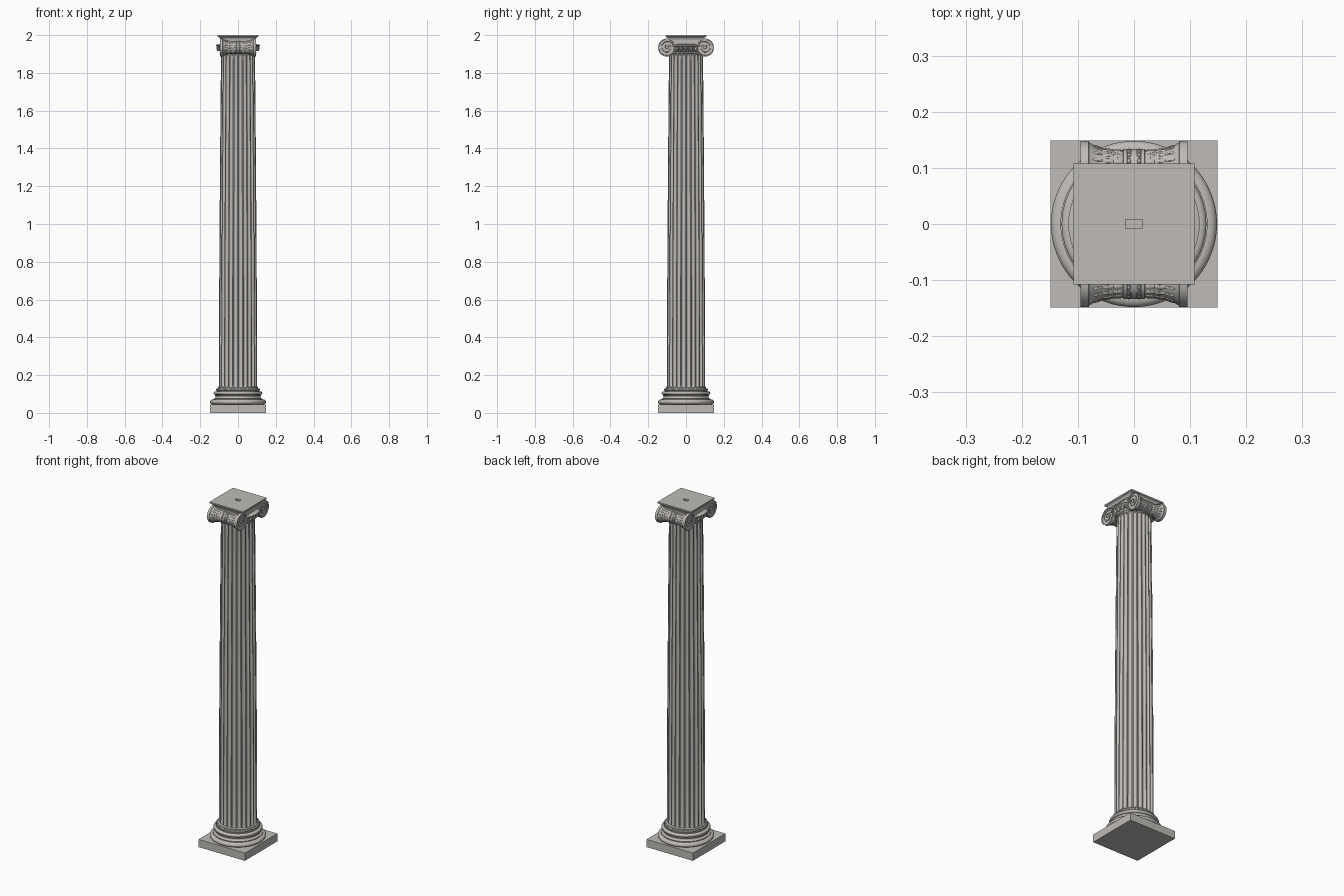
import bpy, bmesh, math
from mathutils import Matrix, Vector

if "Cube" in bpy.data.objects:
    bpy.data.objects.remove(bpy.data.objects["Cube"])

stone = bpy.data.materials.new("warm grey stone")
stone.diffuse_color = (0.52, 0.50, 0.475, 1)
stone.use_nodes = True
stone.node_tree.nodes["Principled BSDF"].inputs["Base Color"].default_value = stone.diffuse_color
TAU = 2 * math.pi


def finish(name, bm, smooth=True):
    bmesh.ops.recalc_face_normals(bm, faces=bm.faces[:])
    me = bpy.data.meshes.new(name)
    bm.to_mesh(me)
    bm.free()
    me.materials.append(stone)
    ob = bpy.data.objects.new(name, me)
    bpy.context.collection.objects.link(ob)
    if smooth:
        bpy.ops.object.select_all(action='DESELECT')
        ob.select_set(True)
        bpy.context.view_layer.objects.active = ob
        bpy.ops.object.shade_smooth_by_angle(angle=math.radians(35))
    return ob


def add_loft(bm, rings):
    """Skin closed rings of points and cap both ends."""
    vs = [[bm.verts.new(p) for p in ring] for ring in rings]
    n = len(vs[0])
    for a, b in zip(vs, vs[1:]):
        for i in range(n):
            j = (i + 1) % n
            bm.faces.new((a[i], a[j], b[j], b[i]))
    bm.faces.new(vs[0])
    bm.faces.new(vs[-1])


def square_stack(name, levels):
    bm = bmesh.new()
    add_loft(bm, [[(-x, -y, z), (x, -y, z), (x, y, z), (-x, y, z)] for x, y, z in levels])
    return finish(name, bm, False)


def lathe(name, profile, n=72):
    bm = bmesh.new()
    add_loft(bm, [[(r * math.cos(TAU * i / n), r * math.sin(TAU * i / n), z)
                   for i in range(n)] for r, z in profile])
    return finish(name, bm)


def bulge(r, z0, z1, out, n=8):
    """Half-round moulding profile; negative out makes a hollow."""
    return [(r + out * math.sin(math.pi * i / n),
             (z0 + z1) / 2 - (z1 - z0) / 2 * math.cos(math.pi * i / n)) for i in range(n + 1)]


def add_ball(bm, matrix, u=10, v=6):
    bmesh.ops.create_uvsphere(bm, u_segments=u, v_segments=v, radius=1, matrix=matrix)


def ball_ring(name, count, r, z, size, phase=0.0):
    bm = bmesh.new()
    for i in range(count):
        a = TAU * (i + phase) / count
        add_ball(bm, Matrix.Rotation(a, 4, 'Z') @ Matrix.Translation((r, 0, z))
                 @ Matrix.Diagonal((*size, 1)))
    return finish(name, bm)


# Plinth and moulded base
square_stack("plinth", [(0.149, 0.149, 0), (0.149, 0.149, 0.045)])
lathe("base_mouldings",
      [(0.13, 0.043)] + bulge(0.133, 0.045, 0.071, 0.015)
      + [(0.131, 0.071), (0.131, 0.076)] + bulge(0.127, 0.076, 0.092, -0.008)
      + [(0.122, 0.092), (0.122, 0.095)] + bulge(0.118, 0.096, 0.114, 0.011)
      + [(0.115, 0.114), (0.115, 0.119)] + bulge(0.109, 0.119, 0.130, 0.004)
      + [(0.107, 0.130), (0.107, 0.134), (0.101, 0.140)])
ball_ring("base_beads", 48, 0.111, 0.1245, (0.0055, 0.006, 0.0055))

# Fluted shaft with tapering profile and rounded flute ends
FLUTES, Z0, Z1 = 24, 0.132, 1.905
us = [-math.cos(math.pi * k / 8) for k in range(9)]
bottom = [(Z0, 1.0)] + [(Z0 + 0.016 - 0.012 * t, t) for t in (1, 0.9, 0.7, 0.4, 0)]
top = [(Z1 - 0.018 + 0.012 * t, t) for t in (0, 0.4, 0.7, 0.9, 1)] + [(Z1, 1.0)]
middle = [(Z0 + (Z1 - Z0) * k / 6, 0.0) for k in range(1, 6)]
rings = []
for z, t in bottom + middle + top:
    f = (z - Z0) / (Z1 - Z0)
    r = 0.1015 - 0.0115 * f ** 1.5
    ring = []
    for i in range(FLUTES):
        for u in us:
            a = TAU * (i + 0.5 + 0.4 * u) / FLUTES
            rr = r - 0.0095 * r / 0.1 * math.sqrt(max(0, 1 - u * u - t * t))
            ring.append((rr * math.cos(a), rr * math.sin(a), z))
    rings.append(ring)
bm = bmesh.new()
add_loft(bm, rings)
finish("fluted_shaft", bm)

# Neck ring and echinus with egg carving
lathe("echinus", [(0.088, 1.898)] + bulge(0.090, 1.900, 1.911, 0.005)
      + [(0.092, 1.912), (0.098, 1.918), (0.106, 1.930), (0.112, 1.940),
         (0.117, 1.943), (0.117, 1.948), (0.100, 1.952)])
ball_ring("neck_beads", 44, 0.0925, 1.9055, (0.005, 0.0055, 0.005))
ball_ring("echinus_eggs", 24, 0.103, 1.930, (0.012, 0.0085, 0.014))
ball_ring("echinus_darts", 24, 0.106, 1.929, (0.007, 0.002, 0.013), 0.5)

# Scroll bolsters turned around the x axis, flaring to the volute faces
CY, CZ = 0.1, 1.934
half = [(0.0, 0.034), (0.005, 0.034), (0.0055, 0.032), (0.012, 0.032), (0.0125, 0.034),
        (0.019, 0.034), (0.0195, 0.0305), (0.035, 0.031), (0.055, 0.034), (0.070, 0.039),
        (0.080, 0.0455), (0.081, 0.048), (0.095, 0.048), (0.095, 0.044), (0.091, 0.043)]
outline = [(-x, r) for x, r in reversed(half[1:])] + half


def bolster_radius(x):
    for (x0, r0), (x1, r1) in zip(half, half[1:]):
        if x0 <= x <= x1 and x1 > x0:
            return r0 + (r1 - r0) * (x - x0) / (x1 - x0)
    return half[-1][1]


for side, tag in ((-1, "front"), (1, "back")):
    bm = bmesh.new()
    add_loft(bm, [[(x, side * CY + r * math.cos(TAU * i / 40), CZ + r * math.sin(TAU * i / 40))
                   for i in range(40)] for x, r in outline])
    finish(tag + "_bolster", bm)

    # Carved leaves on the bolster and scales on its central belt
    bm = bmesh.new()
    axis = Matrix.Translation((0, side * CY, CZ))
    for i in range(16):
        turn = axis @ Matrix.Rotation(TAU * i / 16, 4, 'X')
        for sx in (-1, 1):
            for x, ln, w in ((0.029, 0.010, 0.005), (0.046, 0.013, 0.0045), (0.064, 0.011, 0.003)):
                slope = math.atan2(bolster_radius(x + 0.005) - bolster_radius(x - 0.005), 0.01)
                add_ball(bm, turn @ Matrix.Translation((sx * x, 0, bolster_radius(x)))
                         @ Matrix.Rotation(-sx * slope, 4, 'Y')
                         @ Matrix.Diagonal((ln, w, 0.0022, 1)), 8, 4)
            add_ball(bm, turn @ Matrix.Translation((sx * 0.009, 0, 0.032))
                     @ Matrix.Diagonal((0.0035, 0.006, 0.0025, 1)), 8, 4)
    finish(tag + "_bolster_leaves", bm)

# Channel block joining the volutes
square_stack("channel_block", [(0.090, 0.1, 1.945), (0.090, 0.1, 1.978)])


# Spiral ridges, eyes and channel fillets on both volute faces
def spiral(bm, sx, sy):
    rings = []
    steps = 90
    for k in range(steps + 1):
        f = k / steps
        a = math.pi / 2 - TAU * 2.5 * f
        r = 0.0455 * (1 - f) ** 1.1 + 0.007
        r = min(r, 0.0455)
        w = 0.0026 - 0.0012 * f
        rings.append([(sx * (0.0915 + 0.0035 * math.sin(TAU * j / 6)),
                       sy * (CY + (r + w * math.cos(TAU * j / 6)) * math.cos(a)),
                       CZ + (r + w * math.cos(TAU * j / 6)) * math.sin(a)) for j in range(6)])
    add_loft(bm, rings)


bm = bmesh.new()
for sx in (-1, 1):
    for sy in (-1, 1):
        spiral(bm, sx, sy)
        add_ball(bm, Matrix.Translation((sx * 0.091, sy * CY, CZ))
                 @ Matrix.Diagonal((0.005, 0.008, 0.008, 1)), 16, 8)
finish("volute_spirals", bm)

bm = bmesh.new()
for sx in (-1, 1):
    for z in (1.9785, 1.949):
        bmesh.ops.create_cube(bm, size=1, matrix=Matrix.Translation((sx * 0.0905, 0, z))
                              @ Matrix.Diagonal((0.008, 0.2, 0.005, 1)))
finish("channel_fillets", bm, False)

# Abacus with moulded edge and dowel slot in the top
square_stack("abacus", [(0.093, 0.093, 1.974), (0.096, 0.096, 1.982), (0.098, 0.098, 1.986),
                        (0.103, 0.103, 1.990), (0.108, 0.108, 1.992), (0.108, 0.108, 2.0),
                        (0.015, 0.008, 2.0), (0.015, 0.008, 1.988)])
